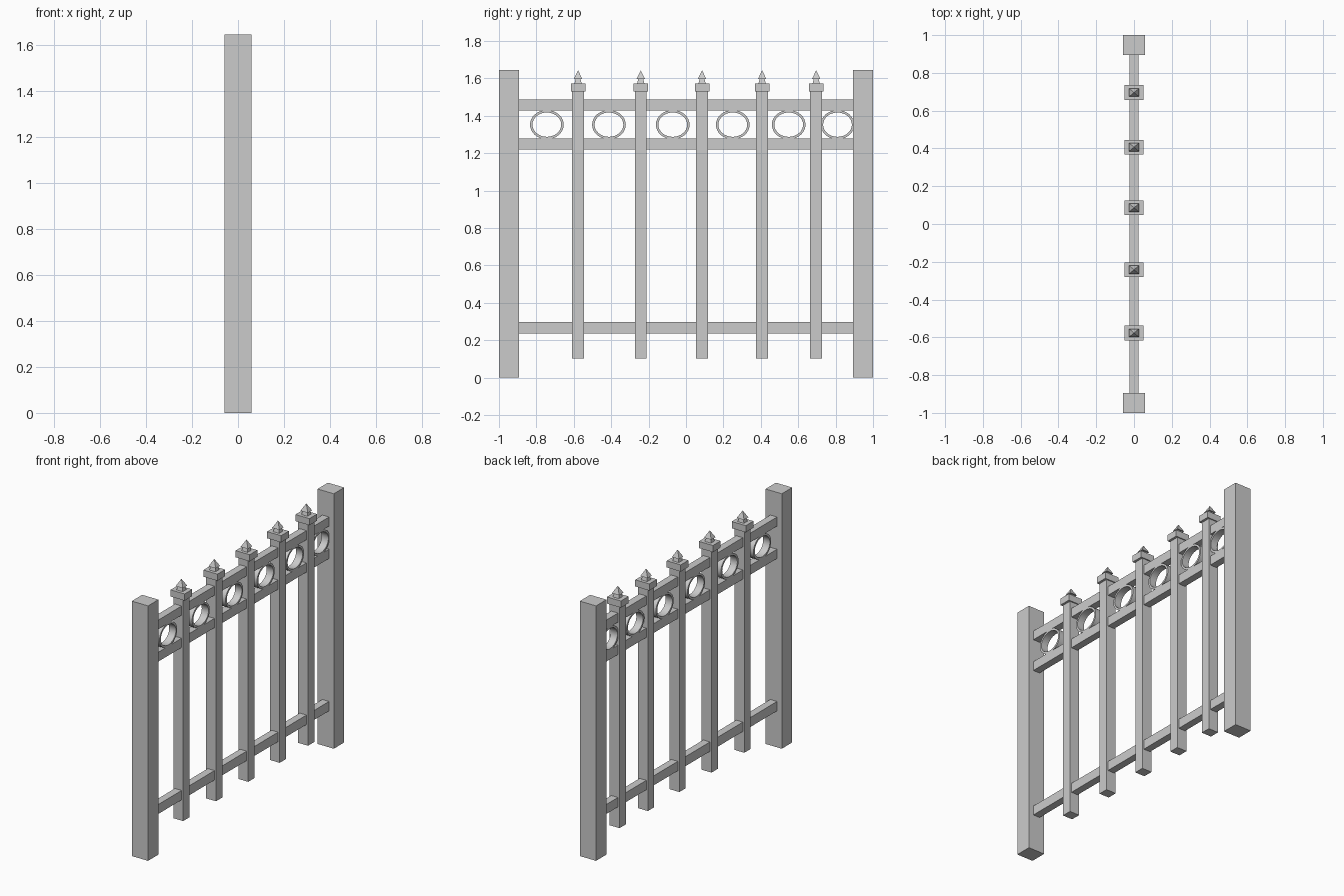
import bpy, bmesh, math

if "Cube" in bpy.data.objects:
    bpy.data.objects.remove(bpy.data.objects["Cube"])


def finish(name, bm):
    bmesh.ops.recalc_face_normals(bm, faces=bm.faces[:])
    mesh = bpy.data.meshes.new(name)
    bm.to_mesh(mesh)
    bm.free()
    obj = bpy.data.objects.new(name, mesh)
    bpy.context.collection.objects.link(obj)
    return obj


def box(name, hx, y, hy, z0, z1):
    bm = bmesh.new()
    bmesh.ops.create_cube(bm, size=1)
    for v in bm.verts:
        v.co = (v.co.x * 2 * hx, y + v.co.y * 2 * hy, z0 + (v.co.z + 0.5) * (z1 - z0))
    return finish(name, bm)


def finial(name, y, profile):
    # Stacked rectangular sections (half x, half y, z) closed by a point
    bm = bmesh.new()
    rings = [[bm.verts.new((sx * hx, y + sy * hy, z))
              for sx, sy in ((-1, -1), (1, -1), (1, 1), (-1, 1))]
             for hx, hy, z in profile[:-1]]
    tip = bm.verts.new((0, y, profile[-1][2]))
    bm.faces.new(rings[0])
    for i in range(4):
        j = (i + 1) % 4
        for a, b in zip(rings, rings[1:]):
            bm.faces.new((a[i], a[j], b[j], b[i]))
        bm.faces.new((rings[-1][i], rings[-1][j], tip))
    return finish(name, bm)


def oval_ring(name, y, z, ry, rz, wall, hx, sides=32):
    # Oval band with a rectangular section
    bm = bmesh.new()
    section = ((-hx, 0), (hx, 0), (hx, wall), (-hx, wall))
    loops = []
    for i in range(sides):
        a = 2 * math.pi * i / sides
        loops.append([bm.verts.new((x, y + (ry - w) * math.cos(a), z + (rz - w) * math.sin(a)))
                      for x, w in section])
    for i in range(sides):
        p, q = loops[i], loops[(i + 1) % sides]
        for k in range(4):
            m = (k + 1) % 4
            bm.faces.new((p[k], p[m], q[m], q[k]))
    obj = finish(name, bm)
    for f in obj.data.polygons:
        f.use_smooth = True
    obj.data.set_sharp_from_angle(angle=math.radians(30))
    return obj


# End posts
for side, s in (("left", -1), ("right", 1)):
    box(f"end_post_{side}", 0.058, s * 0.947, 0.053, 0, 1.645)

# Horizontal rails
for name, z0, z1 in (("bottom_rail", 0.235, 0.296),
                     ("middle_rail", 1.218, 1.278),
                     ("top_rail", 1.427, 1.486)):
    box(name, 0.024, 0, 0.895, z0, z1)

# Pickets with caps and pointed finials
spike = ((0.022, 0.019, 1.573), (0.016, 0.013, 1.597),
         (0.026, 0.022, 1.597), (0, 0, 1.643))
for i, y in enumerate((-0.577, -0.242, 0.086, 0.407, 0.696)):
    box(f"picket_{i + 1}", 0.035, y, 0.032, 0.101, 1.53)
    box(f"picket_cap_{i + 1}", 0.05, y, 0.039, 1.53, 1.573)
    finial(f"finial_{i + 1}", y, spike)

# Oval rings between the upper rails
for i, y in enumerate((-0.744, -0.412, -0.071, 0.25, 0.549, 0.81)):
    oval_ring(f"oval_ring_{i + 1}", y, 1.352, 0.09, 0.078, 0.013, 0.024)
